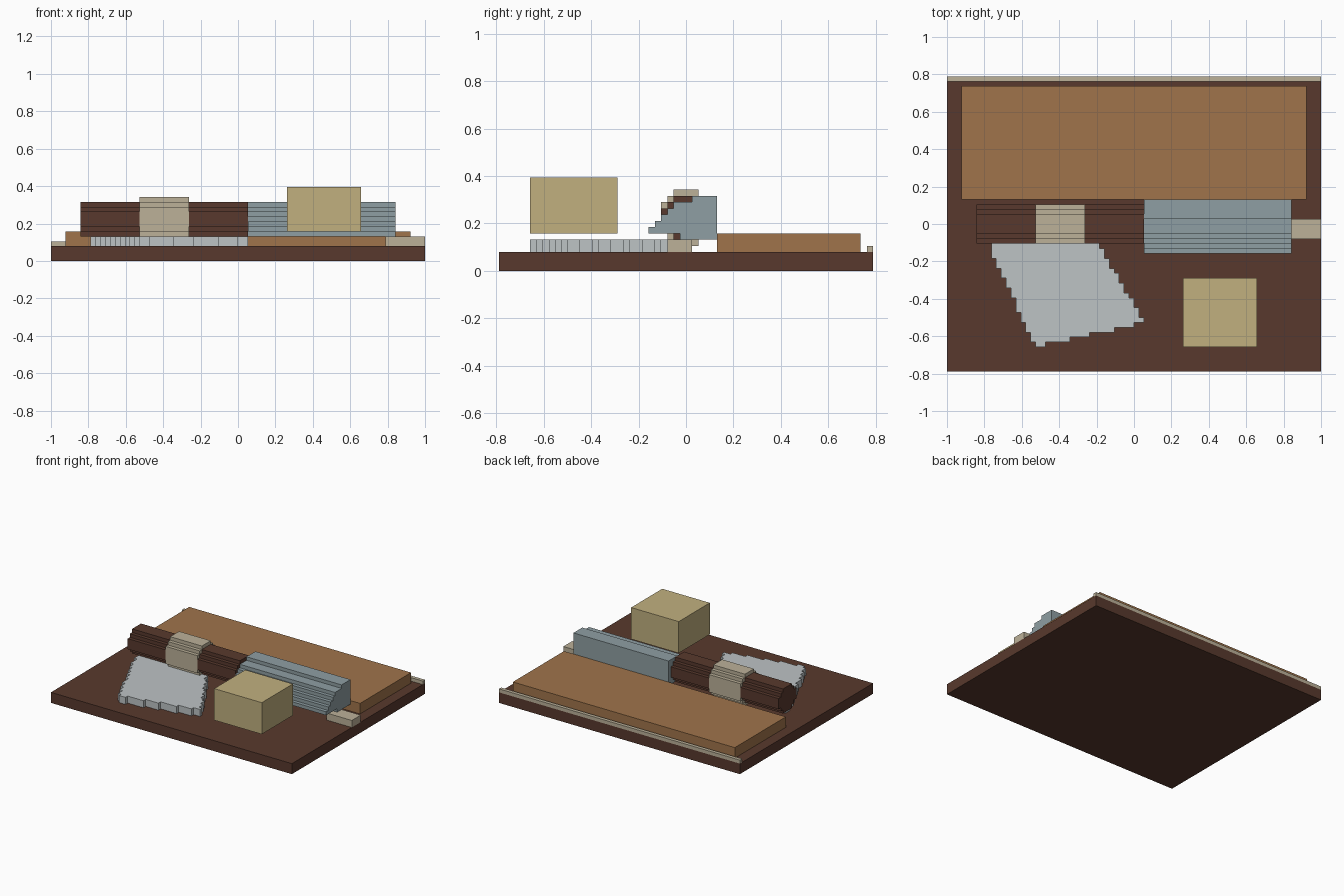
import bpy, bmesh

if "Cube" in bpy.data.objects:
    bpy.data.objects.remove(bpy.data.objects["Cube"])

U = 2 / 76  # size of one block


def material(name, rgb):
    def lin(c):
        c /= 255
        return c / 12.92 if c <= 0.04045 else ((c + 0.055) / 1.055) ** 2.4
    m = bpy.data.materials.new(name)
    m.diffuse_color = (*[lin(c) for c in rgb], 1)
    m.use_nodes = True
    m.node_tree.nodes["Principled BSDF"].inputs["Base Color"].default_value = m.diffuse_color
    return m


DARK = material("dark brown", (88, 57, 45))
WOOD = material("warm brown", (160, 116, 75))
TAN = material("tan", (188, 177, 153))
BLUE = material("grey blue", (143, 159, 163))
PALE = material("pale grey", (189, 195, 197))
SAND = material("sand yellow", (193, 176, 127))


def stepped(name, rows, a, b, axis, mat):
    """Extrude a stepped outline from a to b along an axis.
    Each row is (low, high, left, right) in blocks."""
    left = [p for lo, hi, l, r in rows for p in ((l, lo), (l, hi))]
    right = [p for lo, hi, l, r in reversed(rows) for p in ((r, hi), (r, lo))]
    outline = []
    for p in left + right:
        if not outline or outline[-1] != p:
            outline.append(p)
    # drop points in the middle of straight runs
    n = len(outline)
    outline = [p for i, p in enumerate(outline)
               if not (outline[i - 1][0] == p[0] == outline[(i + 1) % n][0])]

    def place(p, d):
        v = (d, p[0], p[1]) if axis == "x" else (p[0], p[1], d)
        return [c * U for c in v]

    bm = bmesh.new()
    lo = [bm.verts.new(place(p, a)) for p in outline]
    hi = [bm.verts.new(place(p, b)) for p in outline]
    bm.faces.new(lo)
    bm.faces.new(hi)
    for i in range(len(lo)):
        bm.faces.new((lo[i - 1], lo[i], hi[i], hi[i - 1]))
    bmesh.ops.recalc_face_normals(bm, faces=bm.faces)
    mesh = bpy.data.meshes.new(name)
    bm.to_mesh(mesh)
    bm.free()
    mesh.materials.append(mat)
    bpy.context.collection.objects.link(bpy.data.objects.new(name, mesh))


def box(name, x, y, z, mat):
    stepped(name, [(y[0], y[1], x[0], x[1])], z[0], z[1], "z", mat)


# Ground slab, back strip, raised mat, side pad and floating block
box("base_slab", (-38, 38), (-30, 30), (0, 3), DARK)
box("back_strip", (-38, 38), (29, 30), (3, 4), TAN)
box("raised_mat", (-35, 35), (5, 28), (3, 6), WOOD)
box("side_pad", (30, 38), (-3, 1), (3, 5), TAN)
box("floating_block", (10, 25), (-25, -11), (6, 15), SAND)

# Rolled bundle in two halves, with a thicker band between them
roll = [(5, 6, -2, 2), (6, 7, -3, 3), (7, 10, -4, 4), (10, 11, -3, 3), (11, 12, -2, 2)]
band = [(4, 5, -2, 2), (5, 6, -3, 3), (6, 11, -4, 4), (11, 12, -3, 3), (12, 13, -2, 2)]
stepped("roll_left", roll, -32, -20, "x", DARK)
stepped("roll_right", roll, -10, 2, "x", DARK)
stepped("roll_band", band, -20, -10, "x", TAN)

# Long block with a stepped front
steps = [(5, 6, -1, 5)] + [(6 + i, 7 + i, -6 + i, 5) for i in range(5)] + [(11, 12, 1, 5)]
stepped("stepped_block", steps, 2, 32, "x", BLUE)

# Slanted sheet with jagged edges
sheet = []
for j in range(-25, -2):
    c = j + 0.5
    l = round(-20.2 - 0.45 * (c + 25))
    r = round(min(-17.5 + 4.4 * (j + 25), 2 - 0.6 * (c + 19.5)))
    sheet.append((j, j + 1, l, r))
stepped("slanted_sheet", sheet, 3, 5, "z", PALE)
